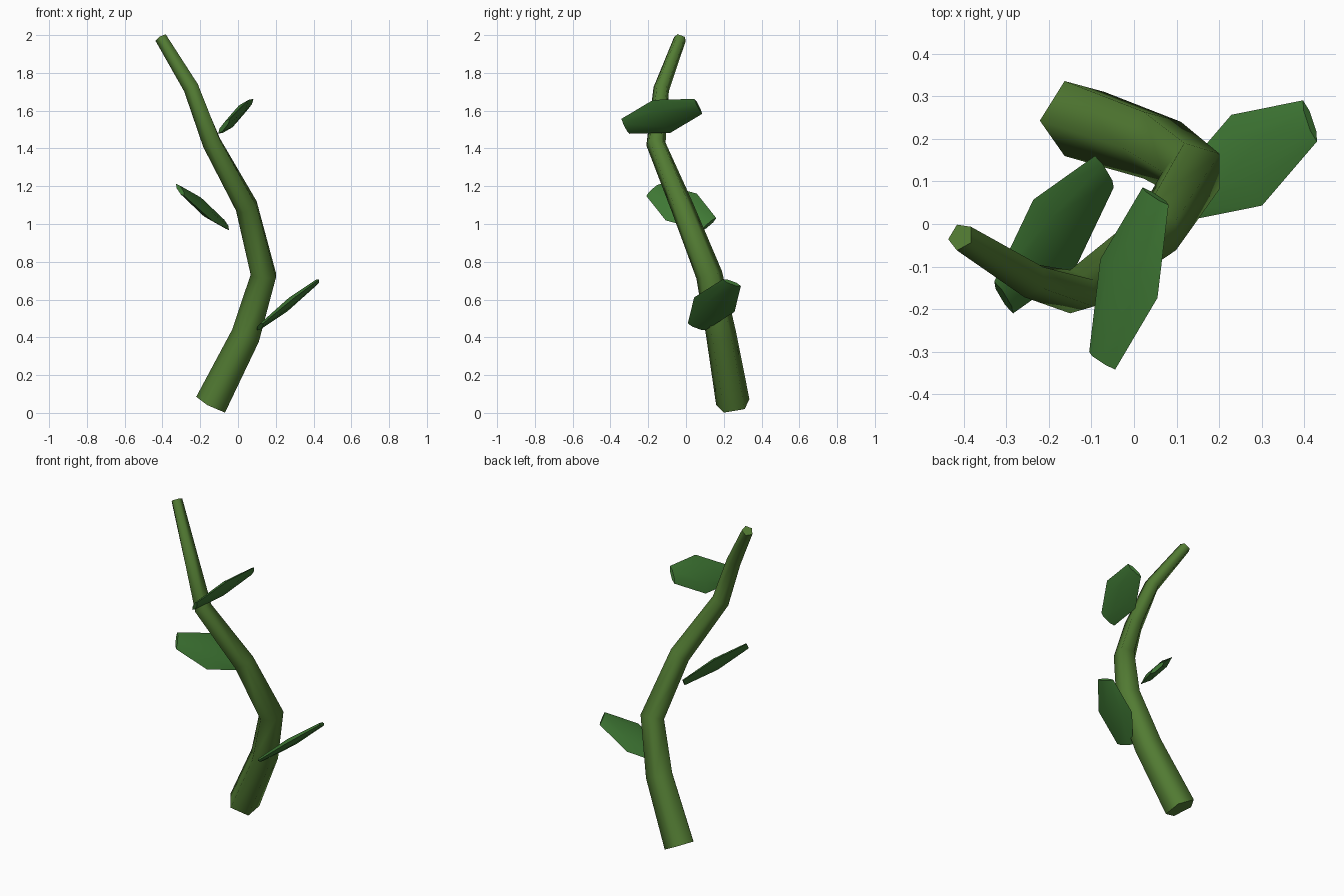
import bpy, bmesh, math
from mathutils import Vector

if "Cube" in bpy.data.objects:
    bpy.data.objects.remove(bpy.data.objects["Cube"])


def material(name, color):
    m = bpy.data.materials.new(name)
    m.diffuse_color = (*color, 1)
    m.use_nodes = True
    m.node_tree.nodes["Principled BSDF"].inputs["Base Color"].default_value = m.diffuse_color
    return m


def loft(name, rings, mat, angle):
    # Skin a list of equal-length rings and cap both ends
    bm = bmesh.new()
    loops = [[bm.verts.new(p) for p in ring] for ring in rings]
    n = len(loops[0])
    for a, b in zip(loops, loops[1:]):
        for i in range(n):
            j = (i + 1) % n
            bm.faces.new((a[i], a[j], b[j], b[i]))
    bm.faces.new(loops[0][::-1])
    bm.faces.new(loops[-1])
    bmesh.ops.recalc_face_normals(bm, faces=bm.faces)
    mesh = bpy.data.meshes.new(name)
    bm.to_mesh(mesh)
    bm.free()
    mesh.materials.append(mat)
    ob = bpy.data.objects.new(name, mesh)
    bpy.context.collection.objects.link(ob)
    bpy.ops.object.select_all(action='DESELECT')
    ob.select_set(True)
    bpy.context.view_layer.objects.active = ob
    bpy.ops.object.shade_smooth_by_angle(angle=math.radians(angle))
    return ob


stem_green = material("stem_green", (0.085, 0.20, 0.033))
leaf_green = material("leaf_green", (0.05, 0.19, 0.035))

# Stem: five-sided tapering tube along a winding path
path = [Vector(p) for p in (
    (-0.137, 0.25, 0.044), (0.047, 0.187, 0.41), (0.141, 0.123, 0.73),
    (0.05, -0.02, 1.09), (-0.135, -0.16, 1.43), (-0.245, -0.13, 1.72),
    (-0.407, -0.03, 1.985))]
rings = []
for i, p in enumerate(path):
    dirs = [(b - a).normalized() for a, b in zip(path, path[1:])]
    t = (dirs[max(i - 1, 0)] + dirs[min(i, len(dirs) - 1)]).normalized()
    u = Vector((-1, 0, 0))
    u = (u - t * u.dot(t)).normalized()
    v = t.cross(u)
    r = 0.094 - 0.01 * i
    rings.append([p + r * (u * math.cos(k * math.tau / 5) + v * math.sin(k * math.tau / 5))
                  for k in range(5)])
loft("stem", rings, stem_green, 75)


# Leaves: flattened six-sided lens, wide in the middle with blunt ends
def leaf(name, center, axis, side):
    c, a = Vector(center), Vector(axis).normalized()
    s = Vector(side)
    s = (s - a * s.dot(a)).normalized()
    n = a.cross(s)
    rings = []
    for pos, half, thick in ((-0.21, 0.054, 0.011), (0, 0.119, 0.022), (0.21, 0.054, 0.011)):
        section = ((1, 0), (0.5, 1), (-0.5, 1), (-1, 0), (-0.5, -1), (0.5, -1))
        rings.append([c + a * pos + s * x * half + n * y * thick for x, y in section])
    loft(name, rings, leaf_green, 60)


leaf("lower_leaf", (0.265, 0.15, 0.573), (0.30, 0.186, 0.235), (0.09, -0.19, 0.09))
leaf("middle_leaf", (-0.188, -0.025, 1.09), (0.228, 0.285, -0.175), (0.095, -0.165, -0.14))
leaf("upper_leaf", (-0.012, -0.128, 1.57), (0.125, 0.385, 0.105), (0.145, -0.075, 0.185))
